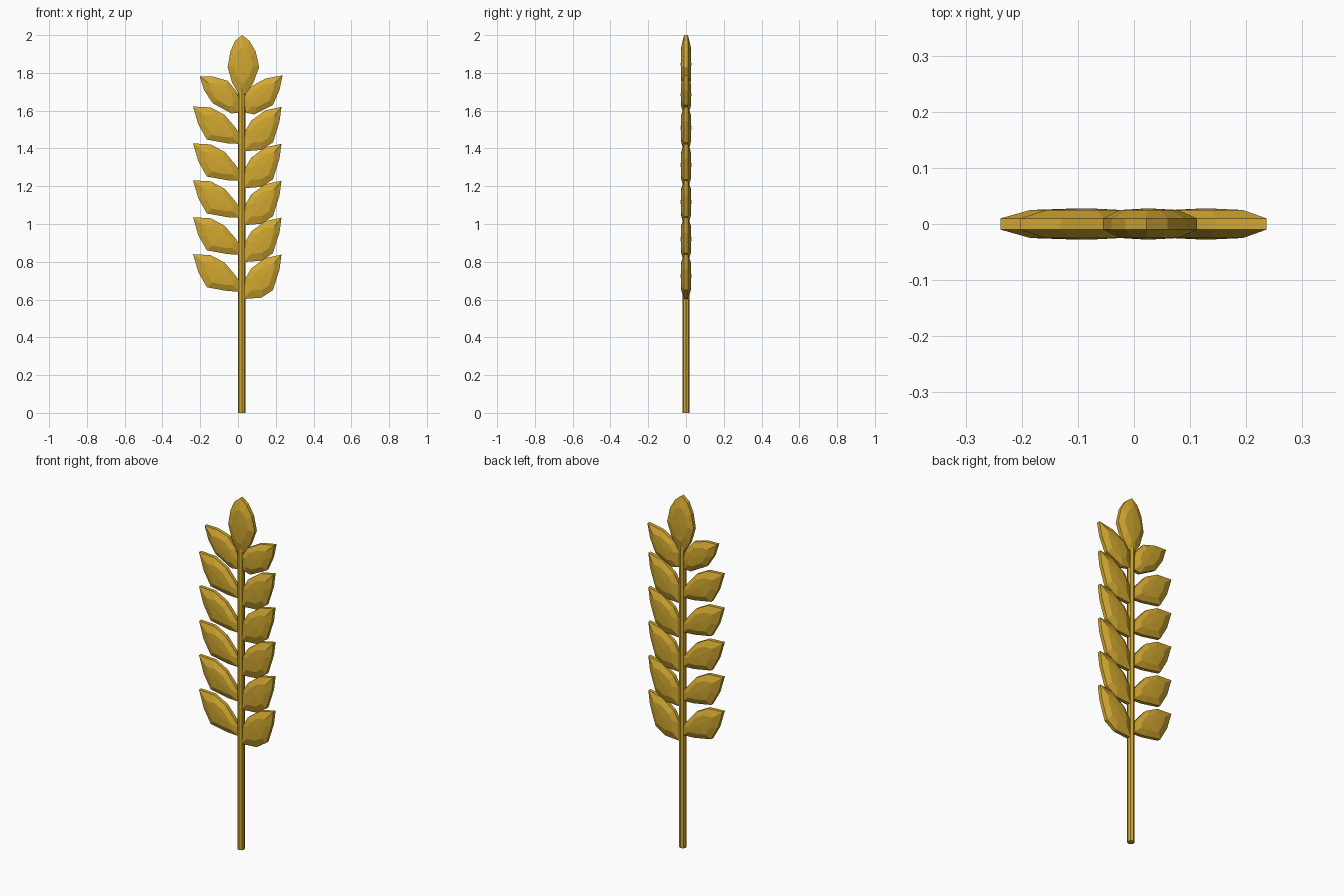
import bpy, bmesh
from mathutils import Vector

if "Cube" in bpy.data.objects:
    bpy.data.objects.remove(bpy.data.objects["Cube"])

gold = bpy.data.materials.new("wheat gold")
gold.diffuse_color = (0.64, 0.39, 0.03, 1)
gold.use_nodes = True
gold.node_tree.nodes["Principled BSDF"].inputs["Base Color"].default_value = gold.diffuse_color


def grain(name, outline, dz=0.0):
    """Faceted seed: thin rim, inset shoulder ring and a low peak on both sides."""
    pts = [Vector((x, z + dz)) for x, z in outline]
    n = len(pts)
    c = sum(pts, Vector((0, 0))) / n
    bm = bmesh.new()

    def ring(s, y):
        return [bm.verts.new((c.x + (p.x - c.x) * s, y, c.y + (p.y - c.y) * s)) for p in pts]

    rings = [ring(0.62, -0.025), ring(1, -0.010), ring(1, 0.010), ring(0.62, 0.025)]
    for a, b in zip(rings, rings[1:]):
        for i in range(n):
            j = (i + 1) % n
            bm.faces.new((a[i], a[j], b[j], b[i]))
    for r, y in ((rings[0], -0.028), (rings[-1], 0.028)):
        peak = bm.verts.new((c.x, y, c.y))
        for i in range(n):
            bm.faces.new((r[i], r[(i + 1) % n], peak))
    bmesh.ops.recalc_face_normals(bm, faces=bm.faces)
    me = bpy.data.meshes.new(name)
    bm.to_mesh(me)
    bm.free()
    me.materials.append(gold)
    bpy.context.collection.objects.link(bpy.data.objects.new(name, me))


# Stem
bpy.ops.mesh.primitive_cylinder_add(vertices=8, radius=0.019, depth=1.72, location=(0.02, 0, 0.86))
stem = bpy.context.object
stem.name = "stem"
stem.data.materials.append(gold)

# Side grains, five equal rows
right = [(0.03, 0.603), (0.125, 0.61), (0.185, 0.65), (0.22, 0.76), (0.23, 0.838),
         (0.145, 0.82), (0.07, 0.765), (0.038, 0.71)]
left = [(-0.238, 0.84), (-0.145, 0.835), (-0.07, 0.795), (-0.015, 0.73), (0.012, 0.69),
        (0.012, 0.642), (-0.055, 0.645), (-0.165, 0.665), (-0.21, 0.745)]
for row in range(5):
    grain(f"right_grain_{row}", right, row * 0.1955)
    grain(f"left_grain_{row}", left, row * 0.1955)

# Upper pair
grain("upper_right_grain", [(0.04, 1.59), (0.085, 1.58), (0.185, 1.63), (0.22, 1.71), (0.236, 1.787),
                            (0.145, 1.77), (0.065, 1.725), (0.03, 1.67)])
grain("upper_left_grain", [(-0.203, 1.782), (-0.13, 1.78), (-0.055, 1.758), (-0.005, 1.70),
                           (0.012, 1.64), (0.005, 1.59), (-0.035, 1.585), (-0.135, 1.64), (-0.18, 1.71)])

# Tip grain
grain("tip_grain", [(0.022, 2.0), (0.06, 1.97), (0.093, 1.915), (0.112, 1.83), (0.08, 1.745), (0.04, 1.69),
                    (0.005, 1.69), (-0.03, 1.745), (-0.055, 1.83), (-0.04, 1.915), (-0.015, 1.97)])
